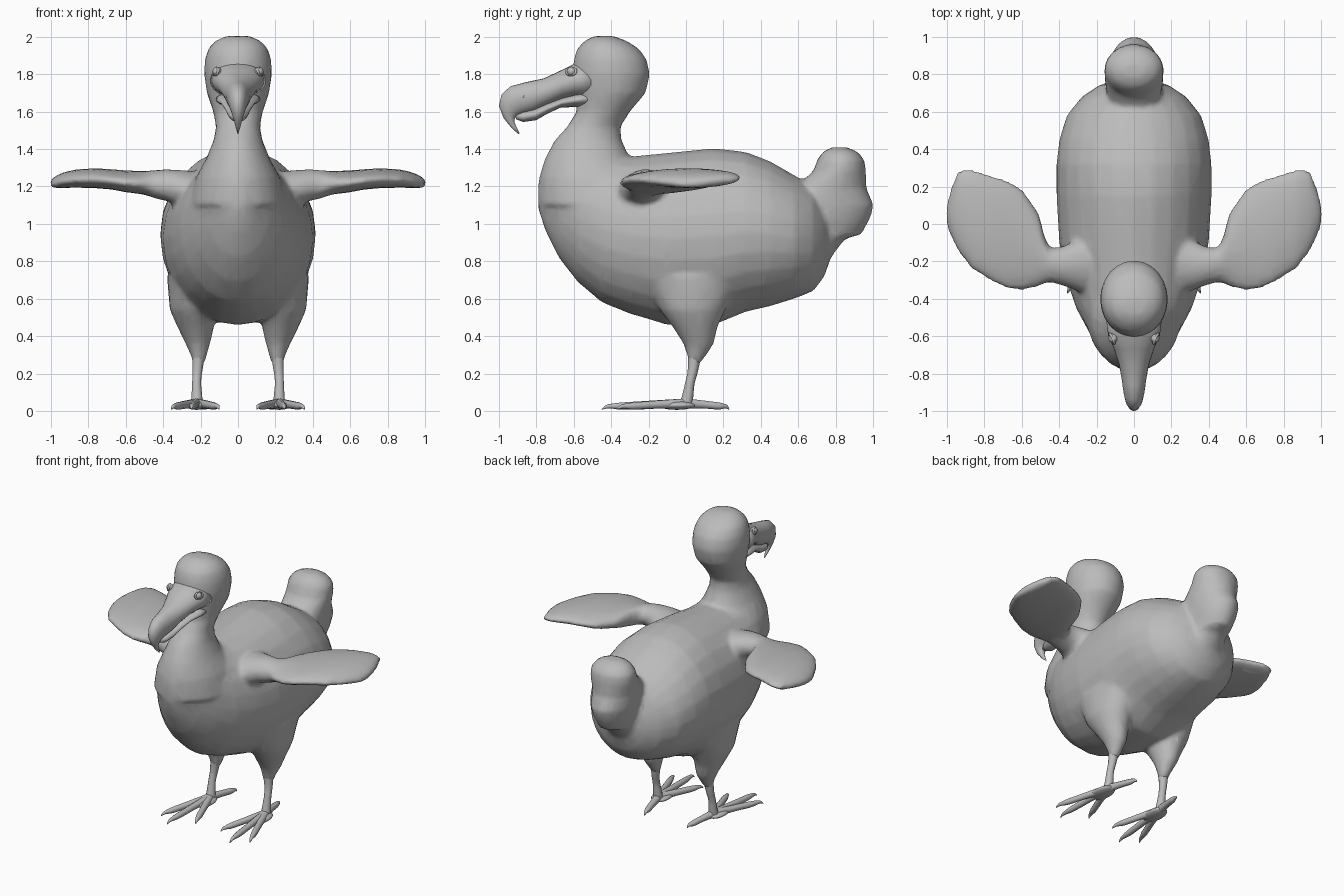
import bpy, bmesh
from math import cos, sin, pi
from mathutils import Vector

if "Cube" in bpy.data.objects:
    bpy.data.objects.remove(bpy.data.objects["Cube"], do_unlink=True)

grey = bpy.data.materials.new("plain grey")
grey.use_nodes = True
grey.diffuse_color = (0.5, 0.5, 0.5, 1)
grey.node_tree.nodes["Principled BSDF"].inputs["Base Color"].default_value = (0.5, 0.5, 0.5, 1)


def loft(bm, sections, n=24):
    """Skin elliptical rings, each given by two opposite points and a half-axis."""
    rings = []
    for a, b, c in sections:
        a, b, c = Vector(a), Vector(b), Vector(c)
        rings.append([bm.verts.new((a + b) / 2 + (a - b) / 2 * cos(2 * pi * i / n)
                                   + c * sin(2 * pi * i / n)) for i in range(n)])
    faces = [bm.faces.new(rings[0]), bm.faces.new(rings[-1])]
    for r, q in zip(rings, rings[1:]):
        for i in range(n):
            j = (i + 1) % n
            faces.append(bm.faces.new((r[i], r[j], q[j], q[i])))
    bmesh.ops.recalc_face_normals(bm, faces=faces)


def finish(name, bm):
    mesh = bpy.data.meshes.new(name)
    bm.to_mesh(mesh)
    bm.free()
    mesh.materials.append(grey)
    mesh.shade_smooth()
    obj = bpy.data.objects.new(name, mesh)
    bpy.context.collection.objects.link(obj)
    return obj


def upright(rows):
    """Rows of y, bottom z, top z, half width."""
    return [((0, y, t), (0, y, b), (w, 0, 0)) for y, b, t, w in rows]


def level(rows, x=0):
    """Rows of z, front y, back y, half width."""
    return [((x, f, z), (x, k, z), (w, 0, 0)) for z, f, k, w in rows]


def slanted(rows):
    """Rows of upper y, z, lower y, z, half width."""
    return [((0, a, b), (0, c, d), (w, 0, 0)) for a, b, c, d, w in rows]


def tube(name, points):
    """Tapering round limb through points of x, y, z, radius."""
    curve = bpy.data.curves.new(name, "CURVE")
    curve.dimensions = "3D"
    curve.bevel_depth = 1
    curve.bevel_resolution = 3
    curve.use_fill_caps = True
    curve.resolution_u = 5
    s = curve.splines.new("NURBS")
    s.points.add(len(points) - 1)
    s.use_endpoint_u = True
    s.order_u = 3
    for p, (x, y, z, r) in zip(s.points, points):
        p.co, p.radius = (x, y, z, 1), r
    curve.materials.append(grey)
    bpy.context.collection.objects.link(bpy.data.objects.new(name, curve))


# Feathered body: torso, neck and head, tail, wings and thighs fused together
bm = bmesh.new()
loft(bm, upright([
    (-.79, 1.08, 1.22, .04), (-.75, .96, 1.34, .1), (-.68, .82, 1.38, .17),
    (-.58, .69, 1.38, .24), (-.45, .58, 1.37, .31), (-.3, .52, 1.36, .36),
    (-.1, .46, 1.38, .4), (.15, .46, 1.405, .415), (.32, .53, 1.385, .415),
    (.45, .56, 1.335, .4), (.58, .6, 1.26, .36), (.68, .64, 1.2, .28),
    (.74, .72, 1.1, .19), (.775, .82, 1.0, .09)]))
loft(bm, level([
    (1.1, -.79, -.15, .26), (1.25, -.785, -.2, .225), (1.35, -.755, -.3, .17),
    (1.45, -.7, -.345, .13), (1.52, -.635, -.35, .118), (1.6, -.585, -.3, .133),
    (1.7, -.59, -.215, .167), (1.8, -.61, -.192, .182), (1.88, -.6, -.21, .178),
    (1.94, -.58, -.255, .158), (1.98, -.54, -.32, .12), (2.005, -.49, -.39, .06)]))
loft(bm, level([
    (.8, .45, .76, .17), (.92, .5, .85, .14), (.945, .5, .94, .12),
    (1.03, .52, .985, .14), (1.1, .54, 1.005, .15), (1.19, .57, .965, .155),
    (1.28, .68, .962, .16), (1.34, .7, .955, .155), (1.385, .73, .92, .12),
    (1.41, .78, .86, .06)]))

# Wing rows: x, leading y, trailing y, middle z, half thickness
wing = [(.2, -.37, -.04, 1.15, .12), (.3, -.36, -.08, 1.18, .1), (.38, -.33, -.12, 1.2, .085),
        (.45, -.31, -.13, 1.205, .075), (.48, -.32, -.06, 1.21, .068),
        (.51, -.335, .06, 1.213, .062), (.6, -.358, .19, 1.22, .058),
        (.67, -.35, .23, 1.23, .054), (.76, -.31, .26, 1.237, .053),
        (.87, -.24, .295, 1.235, .048), (.94, -.15, .29, 1.225, .04),
        (.98, -.07, .19, 1.215, .03), (1.005, 0, .09, 1.207, .016)]
for side in (-1, 1):
    loft(bm, [((side * x, f, z), (side * x, k, z + .015), (0, 0, t))
              for x, f, k, z, t in wing])
    loft(bm, [((side * x, f, z), (side * x, k, z), (w, 0, 0)) for x, z, f, k, w in [
        (.25, .72, -.22, .3, .13), (.24, .54, -.14, .21, .125), (.225, .44, -.065, .165, .095),
        (.215, .36, -.015, .15, .066), (.21, .3, .005, .11, .044), (.21, .245, .015, .07, .03)]])

body = finish("body", bm)
remesh = body.modifiers.new("fuse", "REMESH")
remesh.mode = "VOXEL"
remesh.voxel_size = .016
remesh.use_smooth_shade = True
relax = body.modifiers.new("relax", "SMOOTH")
relax.iterations = 6
facet = body.modifiers.new("facet", "DECIMATE")
facet.ratio = .15

# Hooked beak
bm = bmesh.new()
loft(bm, slanted([
    (-.5, 1.88, -.5, 1.66, .15), (-.6, 1.855, -.59, 1.675, .138), (-.67, 1.82, -.66, 1.665, .108),
    (-.76, 1.778, -.74, 1.635, .08), (-.86, 1.757, -.82, 1.6, .064),
    (-.94, 1.735, -.87, 1.59, .055), (-.987, 1.69, -.9, 1.58, .045),
    (-1, 1.63, -.915, 1.565, .034), (-.975, 1.565, -.918, 1.545, .022),
    (-.93, 1.51, -.905, 1.515, .011), (-.895, 1.48, -.89, 1.485, .002)]))
finish("upper_beak", bm)
bm = bmesh.new()
loft(bm, slanted([
    (-.5, 1.72, -.5, 1.62, .12), (-.58, 1.7, -.59, 1.625, .115), (-.66, 1.675, -.67, 1.622, .092),
    (-.74, 1.645, -.74, 1.59, .07), (-.81, 1.615, -.8, 1.555, .054),
    (-.87, 1.6, -.87, 1.545, .042), (-.91, 1.585, -.91, 1.56, .016)]))
finish("lower_beak", bm)

for side, tag in ((-1, "right"), (1, "left")):
    # Eye with raised lid, and nostril rim
    bpy.ops.mesh.primitive_uv_sphere_add(segments=16, ring_count=10, radius=.024,
                                         location=(side * .112, -.612, 1.815))
    parts = [(bpy.context.object, tag + "_eye")]
    for place, size, name in (((side * .118, -.614, 1.815), .028, "_eyelid"),
                              ((side * .05, -.88, 1.685), .016, "_nostril")):
        bpy.ops.mesh.primitive_torus_add(major_segments=20, minor_segments=8, major_radius=size,
                                         minor_radius=size * .25, location=place)
        ring = bpy.context.object
        ring.rotation_euler = Vector((side, -.45, .25)).to_track_quat("Z", "Y").to_euler()
        ring.scale.y = .75
        parts.append((ring, tag + name))
    for obj, name in parts:
        obj.name = name
        obj.data.materials.append(grey)
        obj.data.shade_smooth()

    # Shank, foot pad and clawed toes
    tube(tag + "_shank", [(side * .21, .045, .3, .036), (side * .217, .04, .22, .027),
                          (side * .222, .02, .15, .024), (side * .22, .01, .08, .03),
                          (side * .22, 0, .03, .034)])
    bpy.ops.mesh.primitive_uv_sphere_add(segments=20, ring_count=10,
                                         location=(side * .222, -.05, .03))
    pad = bpy.context.object
    pad.name = tag + "_foot_pad"
    pad.scale = (.06, .1, .024)
    pad.data.materials.append(grey)
    pad.data.shade_smooth()
    toes = {"outer_toe": (.355, -.37), "middle_toe": (.25, -.45),
            "inner_toe": (.1, -.34), "hind_toe": (.17, .23)}
    for name, (tx, ty) in toes.items():
        def along(t, z, r):
            return (side * (.22 + (tx - .22) * t), ty * t, z, r)
        tube(tag + "_" + name, [along(0, .04, .028), along(.35, .036, .022), along(.6, .03, .021),
                                along(.78, .026, .02), along(.87, .026, .014),
                                along(.95, .024, .01), along(1, .008, .002)])
